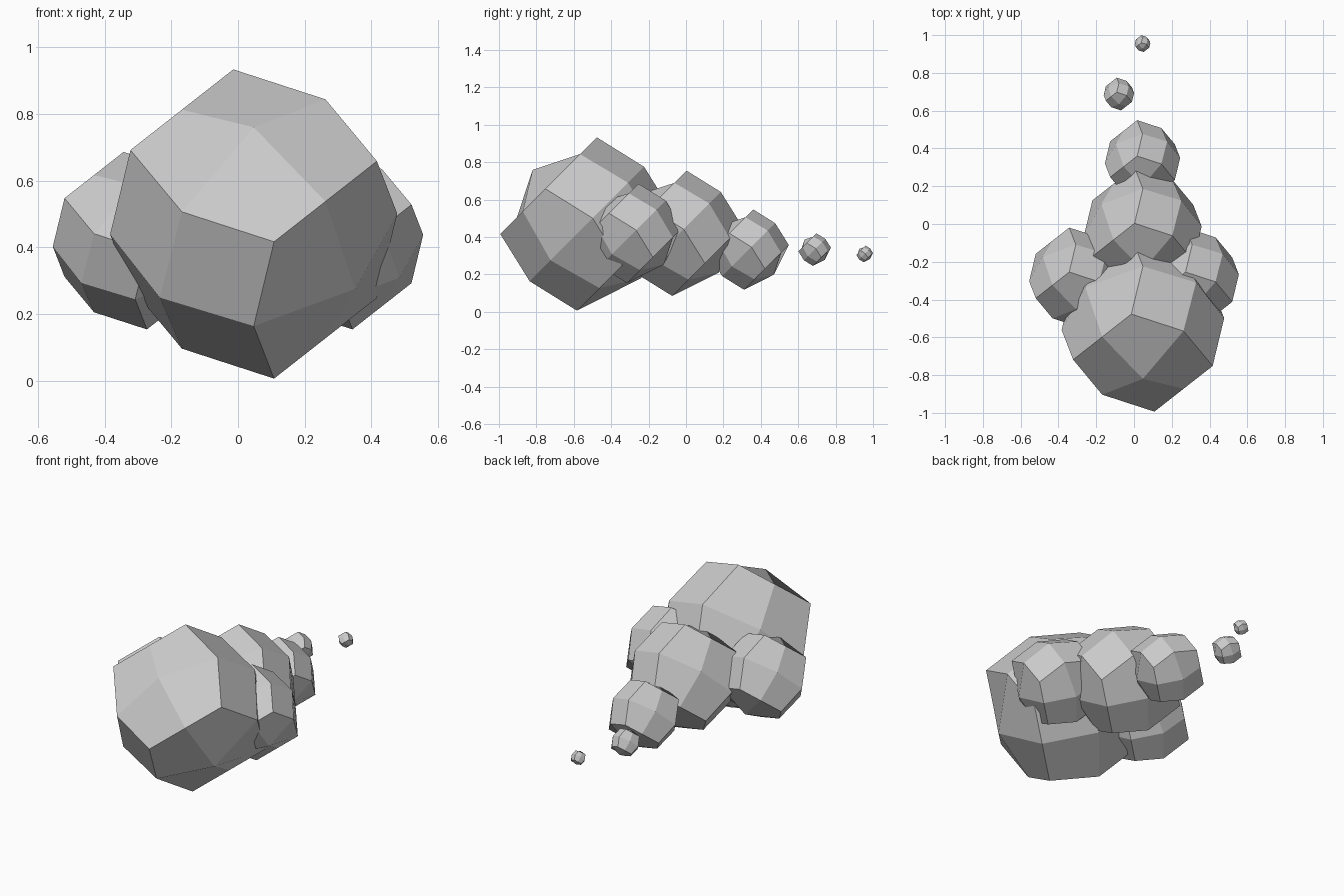
import bpy, bmesh
from mathutils import Vector

if "Cube" in bpy.data.objects:
    bpy.data.objects.remove(bpy.data.objects["Cube"])

# Shared tilted axes of every faceted puff
AX_A = Vector((0, -0.707, 0.707))
AX_B = Vector((0.67, 0.525, 0.525))
AX_C = Vector((-0.742, 0.474, 0.474))


def bulge(co):
    """Push a point of the once-divided cube (coords -1, 0, 1) out to a rounded puff."""
    i, j, k = (round(v) for v in co)
    count = abs(i) + abs(j) + abs(k)
    side = 0.41 if count == 1 else 0.29
    height = {1: 0.42, 2: 0.321, 3: 0.23}[count]
    return AX_A * (i * side) + AX_B * (j * height) + AX_C * (k * side)


def puff(name, centre, size):
    bm = bmesh.new()
    bmesh.ops.create_cube(bm, size=2)
    bmesh.ops.subdivide_edges(bm, edges=bm.edges[:], cuts=1, use_grid_fill=True)
    for v in bm.verts:
        v.co = bulge(v.co) * size
    bmesh.ops.recalc_face_normals(bm, faces=bm.faces[:])
    mesh = bpy.data.meshes.new(name)
    bm.to_mesh(mesh)
    bm.free()
    ob = bpy.data.objects.new(name, mesh)
    ob.location = centre
    bpy.context.collection.objects.link(ob)


# Cloud body, from the large front puff to the trailing bits
puff("front_puff", (0.047, -0.53, 0.47), 1.0)
puff("middle_puff", (0.047, -0.035, 0.42), 0.723)
puff("rear_puff", (0.045, 0.335, 0.333), 0.463)
puff("trail_puff_large", (-0.08, 0.688, 0.333), 0.187)
puff("trail_puff_small", (0.045, 0.955, 0.31), 0.096)

# Matching side puffs
for side, x in (("left", -0.308), ("right", 0.308)):
    puff(side + "_puff", (x, -0.285, 0.42), 0.574)
